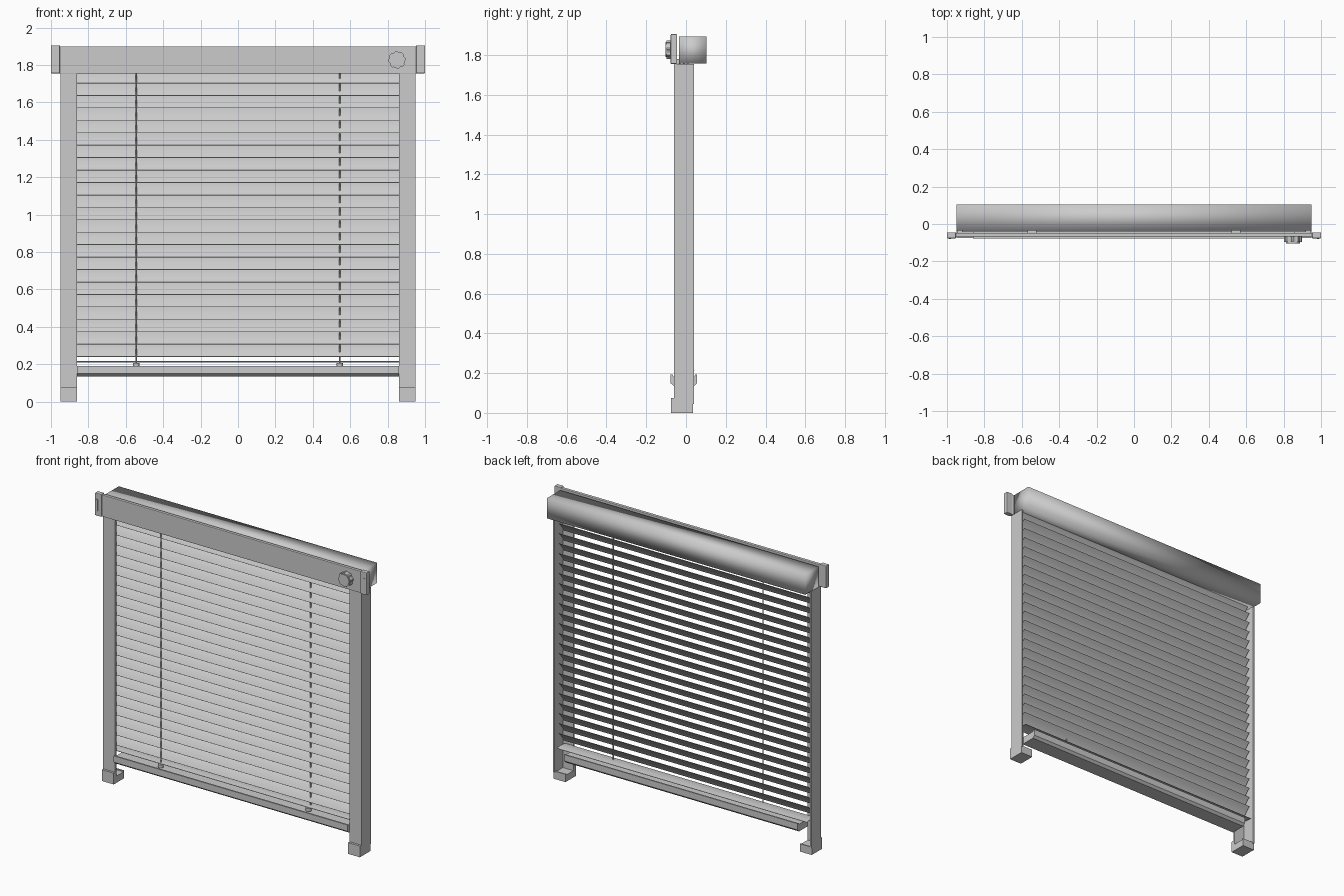
import bpy, bmesh, math
from mathutils import Matrix

if "Cube" in bpy.data.objects:
    bpy.data.objects.remove(bpy.data.objects["Cube"])

grey = bpy.data.materials.new("light grey")
grey.diffuse_color = (0.6, 0.6, 0.6, 1)
grey.use_nodes = True
grey.node_tree.nodes["Principled BSDF"].inputs["Base Color"].default_value = grey.diffuse_color


def finish(name, bm, smooth=None, bevel=0):
    bmesh.ops.recalc_face_normals(bm, faces=bm.faces)
    me = bpy.data.meshes.new(name)
    bm.to_mesh(me)
    bm.free()
    me.materials.append(grey)
    ob = bpy.data.objects.new(name, me)
    bpy.context.collection.objects.link(ob)
    if bevel:
        m = ob.modifiers.new("bevel", 'BEVEL')
        m.width, m.segments = bevel, 2
    if smooth:
        bpy.ops.object.select_all(action='DESELECT')
        ob.select_set(True)
        bpy.context.view_layer.objects.active = ob
        bpy.ops.object.shade_smooth_by_angle(angle=math.radians(smooth))
    return ob


def box(name, x, y, z, bevel=0, smooth=None):
    bm = bmesh.new()
    c = [(a[0] + a[1]) / 2 for a in (x, y, z)]
    s = [abs(a[1] - a[0]) for a in (x, y, z)]
    bmesh.ops.create_cube(bm, size=1, matrix=Matrix.Translation(c) @ Matrix.Diagonal((*s, 1)))
    return finish(name, bm, smooth, bevel)


def cylinder(name, loc, r, depth, axis='Z', n=12):
    bm = bmesh.new()
    rot = Matrix.Rotation(math.pi / 2, 4, 'X') if axis == 'Y' else Matrix()
    bmesh.ops.create_cone(bm, cap_ends=True, segments=n, radius1=r, radius2=r, depth=depth,
                          matrix=Matrix.Translation(loc) @ rot)
    return finish(name, bm, 40)


def extrude(name, pts, vec, smooth=None):
    """Closed profile swept along a straight vector."""
    bm = bmesh.new()
    f = bm.faces.new([bm.verts.new(p) for p in pts])
    r = bmesh.ops.extrude_face_region(bm, geom=[f])
    bmesh.ops.translate(bm, vec=vec, verts=[v for v in r['geom'] if isinstance(v, bmesh.types.BMVert)])
    return finish(name, bm, smooth)


# Head rail: softly shaded box behind a flat front plate
box("head_box", (-.95, .95), (-.035, .103), (1.757, 1.892), smooth=180)
box("front_plate", (-.955, .955), (-.068, -.047), (1.755, 1.9), bevel=.003)

# Paired parts: brackets, L-shaped side channels, feet, cords
for s, side in ((-1, "left"), (1, "right")):
    box(side + "_bracket", (s * .952, s), (-.077, -.045), (1.755, 1.905), bevel=.004)
    box(side + "_bracket_latch", (s * .978, s * .99), (-.081, -.07), (1.79, 1.865))
    L = [(.95, -.06), (.862, -.06), (.862, -.048), (.94, -.048), (.94, .04), (.95, .04)]
    extrude(side + "_side_channel", [(s * x, y, .045) for x, y in L], (0, 0, 1.71))
    box(side + "_foot_base", (s * .862, s * .95), (-.075, .035), (0, .045))
    box(side + "_foot_front_lip", (s * .862, s * .95), (-.075, -.06), (.045, .075))
    box(side + "_foot_back_lip", (s * .862, s * .95), (.027, .035), (.045, .052))
    box(side + "_plate_clip", (s * .52, s * .57), (-.047, -.035), (1.757, 1.78))
    y = -.031 if s < 0 else -.012
    cylinder(side + "_cord", (s * .544, y, .975), .0035, 1.57, n=8)
    cylinder(side + "_cord_button", (s * .544, -.035, .198), .018, .02)

# Control knob with a fluted rim
bm = bmesh.new()
n = 32
ring = [bm.verts.new(((.85 + (.047 if i % 4 < 2 else .042) * math.cos(2 * math.pi * i / n)), -.068,
                      1.827 + (.047 if i % 4 < 2 else .042) * math.sin(2 * math.pi * i / n))) for i in range(n)]
f = bm.faces.new(ring)
r = bmesh.ops.extrude_face_region(bm, geom=[f])
bmesh.ops.translate(bm, vec=(0, -.029, 0), verts=[v for v in r['geom'] if isinstance(v, bmesh.types.BMVert)])
finish("control_knob", bm)
cylinder("control_knob_cap", (.85, -.088, 1.827), .038, .03, 'Y', 32)


# Slats: thin crowned strips, front edge tilted down
def slat(name, zc, tilt, width=.088, crown=.005, t=.0025):
    ca, sa = math.cos(tilt), math.sin(tilt)
    us = [-1, -.5, 0, .5, 1]
    prof = [(u * width / 2, crown * (1 - u * u) + t / 2) for u in us]
    prof += [(u * width / 2, crown * (1 - u * u) - t / 2) for u in reversed(us)]
    pts = [(-.92, a * ca - b * sa, zc + a * sa + b * ca) for a, b in prof]
    extrude(name, pts, (1.84, 0, 0), 30)


for i in range(23):
    slat(f"slat_{i + 1}", 1.737 - i * .0665, math.radians(51))
slat("bottom_slat", .212, 0)

# Bottom rail
P = [(-.078, .192), (-.078, .15), (-.06, .135), (.04, .135), (.055, .15), (.055, .192),
     (.046, .192), (.04, .183), (-.062, .183), (-.068, .192)]
extrude("bottom_rail", [(-.86, y, z) for y, z in P], (1.72, 0, 0))
